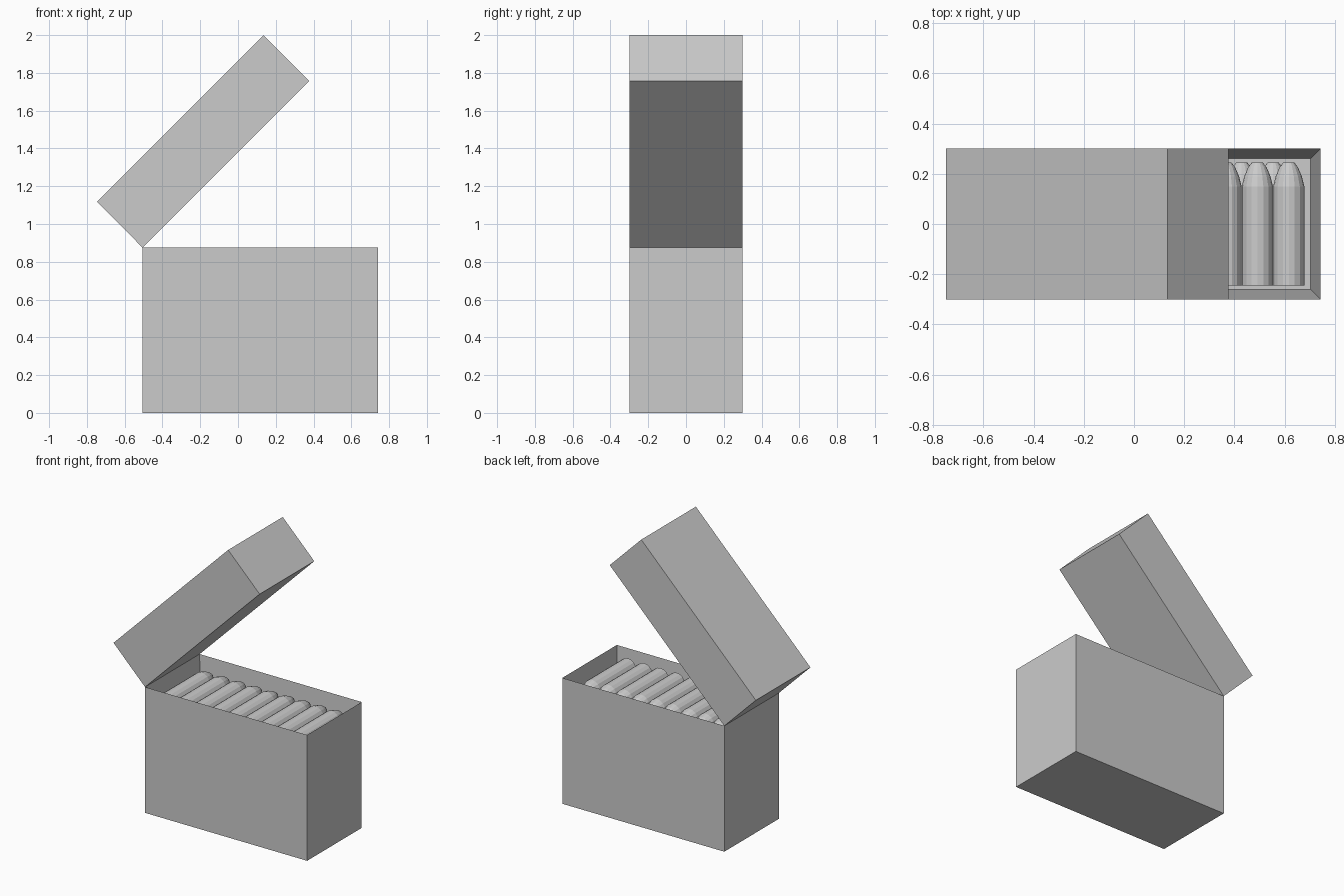
import bpy, bmesh, math
from mathutils import Matrix

if "Cube" in bpy.data.objects:
    bpy.data.objects.remove(bpy.data.objects["Cube"])

X0, X1, HALF_Y, TOP = -0.505, 0.742, 0.3, 0.875
WALL, PITCH = 0.06, 0.125


def obj_from_bm(name, bm):
    bmesh.ops.recalc_face_normals(bm, faces=bm.faces[:])
    mesh = bpy.data.meshes.new(name)
    bm.to_mesh(mesh)
    bm.free()
    ob = bpy.data.objects.new(name, mesh)
    bpy.context.collection.objects.link(ob)
    return ob


def box_bm(lo, hi):
    bm = bmesh.new()
    bmesh.ops.create_cube(bm, size=1)
    for v in bm.verts:
        v.co = [(a + b) / 2 + c * (b - a) for a, b, c in zip(lo, hi, v.co)]
    return bm


# Open case: solid block with its top face inset and pushed down
bm = box_bm((X0, -HALF_Y, 0), (X1, HALF_Y, TOP))
top = max(bm.faces, key=lambda f: f.calc_center_median().z)
bmesh.ops.inset_region(bm, faces=[top], thickness=WALL - 0.005)
for v in top.verts:
    v.co.z = WALL
obj_from_bm("case", bm)

# Lid: solid slab hinged open by 45 degrees on the left top edge
bm = box_bm((0, -HALF_Y, 0), (X1 - X0, HALF_Y, 0.343))
lid = obj_from_bm("lid", bm)
lid.location = (X0, 0, TOP)
lid.rotation_euler = (0, -math.radians(45), 0)


# Pointed round lying along y: (y, radius) profile spun around its axis
PROFILE = [(-0.244, 0), (-0.244, 0.062), (0.15, 0.062), (0.19, 0.052),
           (0.225, 0.037), (0.245, 0.022), (0.245, 0)]


def make_round_mesh():
    bm = bmesh.new()
    verts = [bm.verts.new((r, y, 0)) for y, r in PROFILE]
    edges = [bm.edges.new(p) for p in zip(verts, verts[1:])]
    bmesh.ops.spin(bm, geom=verts + edges, cent=(0, 0, 0), axis=(0, 1, 0),
                   angle=math.tau, steps=16, use_duplicate=False)
    bmesh.ops.remove_doubles(bm, verts=bm.verts[:], dist=1e-4)
    ob = obj_from_bm("round", bm)
    mesh = ob.data
    bpy.data.objects.remove(ob)
    return mesh


# Staggered layers of rounds filling the case
round_mesh = make_round_mesh()
for row in range(7):
    stagger = row % 2
    for i in range(9 - stagger):
        ob = bpy.data.objects.new(f"round_{row + 1}_{i + 1}", round_mesh)
        ob.location = (0.616 - PITCH * (i + stagger / 2), 0,
                       0.775 - row * PITCH * 0.866)
        bpy.context.collection.objects.link(ob)
